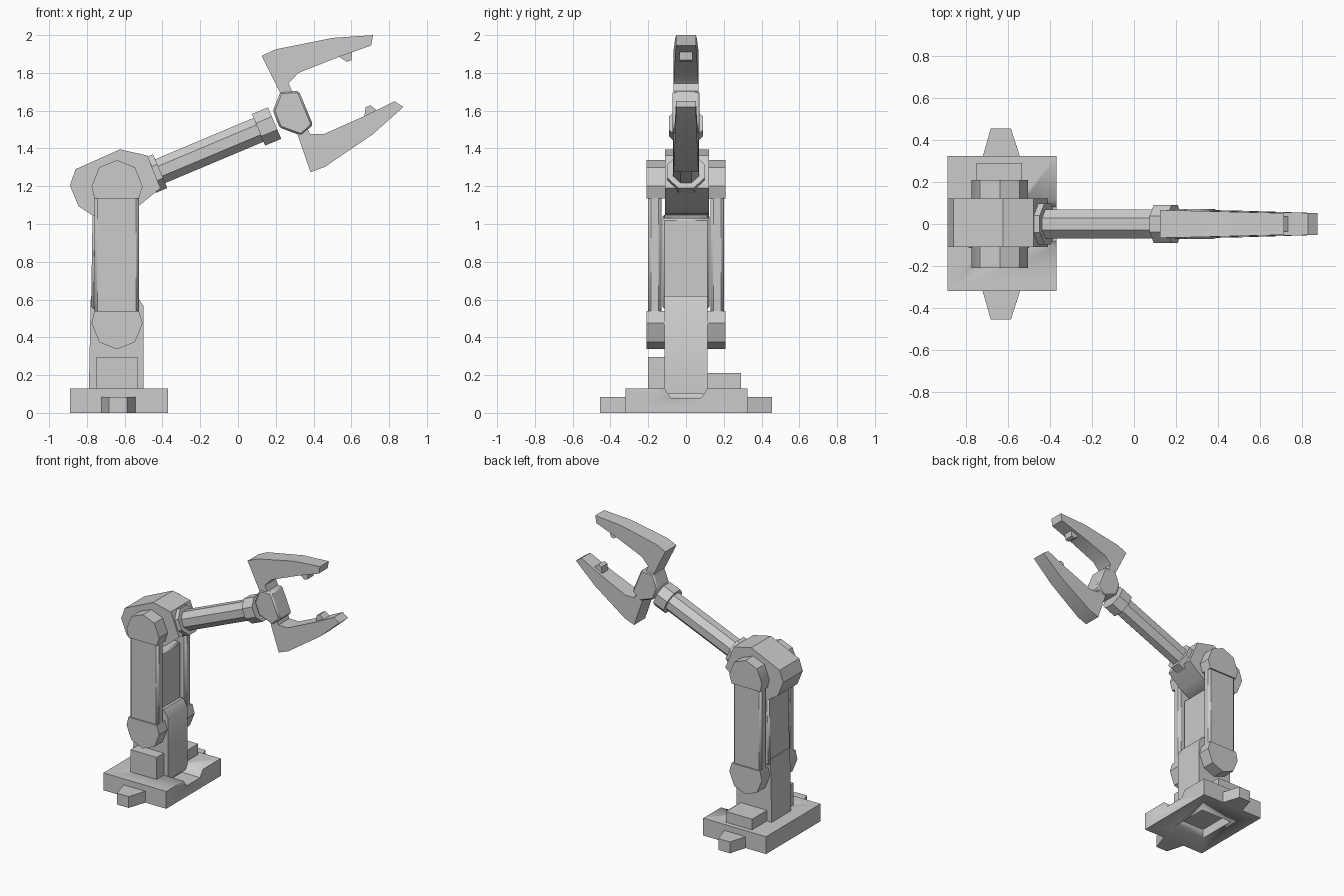
import bpy, bmesh, math
from mathutils import Vector, Matrix

if "Cube" in bpy.data.objects:
    bpy.data.objects.remove(bpy.data.objects["Cube"])


def finish(name, bm, bevel=0.0):
    bmesh.ops.recalc_face_normals(bm, faces=bm.faces)
    me = bpy.data.meshes.new(name)
    bm.to_mesh(me)
    bm.free()
    ob = bpy.data.objects.new(name, me)
    bpy.context.collection.objects.link(ob)
    bpy.ops.object.select_all(action='DESELECT')
    ob.select_set(True)
    bpy.context.view_layer.objects.active = ob
    bpy.ops.object.shade_smooth_by_angle(angle=math.radians(35))
    if bevel:
        mod = ob.modifiers.new("edge", 'BEVEL')
        mod.width = bevel
        mod.segments = 1
        mod.limit_method = 'ANGLE'
    return ob


def prism(name, pts, a, b, axis='y', bevel=0.0, half=None):
    """Extrude a profile from a to b; half(point) overrides the half depth."""
    bm = bmesh.new()
    rings = []
    for s, d in ((-1, a), (1, b)):
        ring = []
        for p in pts:
            t = s * half(p) if half else d
            ring.append(bm.verts.new({'y': (p[0], t, p[1]), 'x': (t, p[0], p[1]),
                                      'z': (p[0], p[1], t)}[axis]))
        rings.append(ring)
        bm.faces.new(ring)
    n = len(pts)
    for i in range(n):
        j = (i + 1) % n
        bm.faces.new((rings[0][i], rings[0][j], rings[1][j], rings[1][i]))
    return finish(name, bm, bevel)


def box(name, x0, x1, y0, y1, z0, z1, bevel=0.0):
    return prism(name, [(x0, z0), (x1, z0), (x1, z1), (x0, z1)], y0, y1, bevel=bevel)


def tube(name, p, q, r, n=8):
    p, q = Vector((p[0], 0, p[1])), Vector((q[0], 0, q[1]))
    bm = bmesh.new()
    rot = (q - p).to_track_quat('Z', 'Y').to_matrix().to_4x4()
    mat = Matrix.Translation((p + q) / 2) @ rot @ Matrix.Rotation(math.pi / n, 4, 'Z')
    bmesh.ops.create_cone(bm, cap_ends=True, segments=n, radius1=r, radius2=r,
                          depth=(q - p).length, matrix=mat)
    return finish(name, bm)


# base plate, with a groove to the right and a recess below
base = box("base_plate", -0.89, -0.37, -0.32, 0.325, 0, 0.13)
groove = prism("groove_cutter", [(-0.08, 0.08), (0.08, 0.08), (0.135, 0.16), (-0.135, 0.16)],
               -0.52, -0.3, axis='x')
recess = box("recess_cutter", -0.76, -0.5, -0.15, 0.15, -0.1, 0.07)
for c in (groove, recess):
    m = base.modifiers.new("cut", 'BOOLEAN')
    m.operation = 'DIFFERENCE'
    m.object = c
    c.hide_render = True
    c.hide_set(True)

# side lugs and blocks on the base
for s in (-1, 1):
    prism("base_lug", [(-0.725, s * 0.31), (-0.54, s * 0.31), (-0.587, s * 0.455),
                       (-0.683, s * 0.455)], 0, 0.085, axis='z')
box("front_block", -0.75, -0.533, -0.2, -0.1, 0.12, 0.295)
box("back_block", -0.75, -0.533, 0.1, 0.29, 0.12, 0.21)

# pedestal and inner spine
prism("pedestal", [(-0.79, 0.1), (-0.5, 0.1), (-0.5, 0.565), (-0.535, 0.62), (-0.78, 0.6)],
      -0.115, 0.115)
prism("spine", [(-0.778, 0.55), (-0.56, 0.55), (-0.56, 1.03), (-0.77, 1.05)],
      -0.125, 0.125, bevel=0.012)

# paired upright links with eight-sided end discs
for s in (-1, 1):
    side = "front" if s < 0 else "back"
    box(side + "_link", -0.76, -0.525, s * 0.13, s * 0.2, 0.47, 1.2, bevel=0.015)
    for zc in (0.475, 1.2):
        up = 1 if zc > 1 else -1
        prism(side + "_link_end",
              [(-0.76, zc - up * 0.065), (-0.775, zc), (-0.735, zc + up * 0.1),
               (-0.64, zc + up * 0.138), (-0.545, zc + up * 0.1), (-0.505, zc),
               (-0.525, zc - up * 0.065)], s * 0.11, s * 0.21)

# shoulder hub
prism("shoulder_hub", [(-0.89, 1.205), (-0.86, 1.29), (-0.625, 1.395), (-0.48, 1.363),
                       (-0.41, 1.19), (-0.52, 1.1), (-0.6, 1.055), (-0.77, 1.045),
                       (-0.845, 1.095)], -0.11, 0.122)

# forearm
ang = math.radians(22.8)
d = Vector((math.cos(ang), math.sin(ang)))
start = Vector((-0.435, 1.27))


def along(t):
    return start + d * t


tube("shoulder_collar", along(-0.04), along(0.025), 0.105)
tube("forearm", along(0), along(0.62), 0.074)
tube("wrist_collar", along(0.59), along(0.682), 0.098)

# hand hub
prism("hand_hub", [(0.185, 1.6), (0.225, 1.7), (0.322, 1.705), (0.397, 1.525),
                   (0.335, 1.468), (0.22, 1.51)], -0.072, 0.072, bevel=0.01)

# fingers: the lower one mirrors the upper across the arm axis
centre = Vector((0.29, 1.597))
finger = [(0.225, 1.66), (0.225, 1.69), (0.125, 1.89), (0.2, 1.925), (0.5, 1.985),
          (0.715, 2.0), (0.705, 1.945), (0.535, 1.885), (0.32, 1.8), (0.268, 1.745),
          (0.3, 1.67)]
pad = [(0.53, 1.91), (0.535, 1.887), (0.575, 1.858), (0.6, 1.867), (0.607, 1.93)]


def mirrored(p):
    v = Vector(p) - centre
    return tuple(centre + 2 * d * v.dot(d) - v)


def taper(p):
    return 0.066 - 0.014 * min(max((Vector(p) - centre).dot(d) / 0.55, 0), 1)


for name, f in (("upper", lambda p: p), ("lower", mirrored)):
    prism(name + "_finger", [f(p) for p in finger], 0, 0, half=taper)
    prism(name + "_grip_pad", [f(p) for p in pad], -0.035, 0.035)
